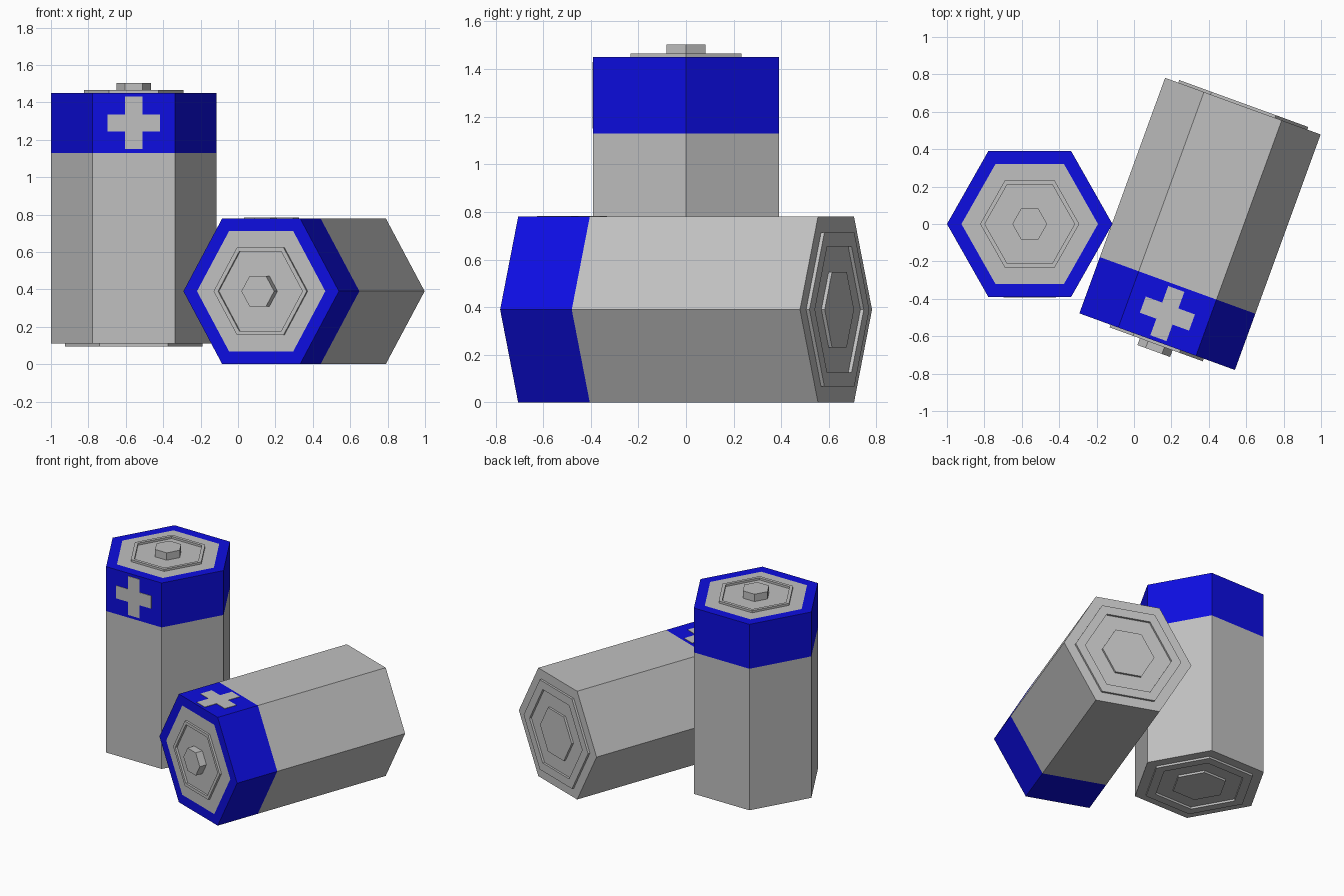
import bpy, bmesh
from math import cos, sin, radians
from mathutils import Matrix

cube = bpy.data.objects.get("Cube")
if cube:
    bpy.data.objects.remove(cube)


def material(name, color):
    m = bpy.data.materials.new(name)
    m.use_nodes = True
    m.diffuse_color = color
    m.node_tree.nodes["Principled BSDF"].inputs["Base Color"].default_value = color
    return m


METAL = material("light grey metal", (0.53, 0.53, 0.53, 1))
BLUE = material("blue cap", (0.004, 0.004, 0.75, 1))

R, H, CAP = 0.4425, 1.34, 1.02   # hexagon radius, casing height, start of blue band
FLAT = 1.018                     # slight stretch across the flats
RIM = 0.015                      # height of the raised contact rims


def finish(name, bm, mat, placement):
    bmesh.ops.recalc_face_normals(bm, faces=bm.faces)
    mesh = bpy.data.meshes.new(name)
    bm.to_mesh(mesh)
    bm.free()
    mesh.materials.append(mat)
    obj = bpy.data.objects.new(name, mesh)
    obj.matrix_world = placement
    bpy.context.collection.objects.link(obj)


def hex_lathe(name, profile, mat, placement, closed=False):
    """Sweep a (radius, height) profile around a hexagon; open ends get capped."""
    bm = bmesh.new()
    rings = []
    for r, z in profile:
        angles = [radians(60 * i) for i in range(6)]
        rings.append([bm.verts.new((r * cos(a), FLAT * r * sin(a), z)) for a in angles])
    pairs = list(zip(rings, rings[1:]))
    if closed:
        pairs.append((rings[-1], rings[0]))
    else:
        bm.faces.new(rings[0])
        bm.faces.new(rings[-1])
    for a, b in pairs:
        for i in range(6):
            j = (i + 1) % 6
            bm.faces.new((a[i], a[j], b[j], b[i]))
    finish(name, bm, mat, placement)


def plus_mark(name, mat, placement):
    """Thin plus-shaped plate on the front flat of the blue band."""
    bm = bmesh.new()
    arm, half, mid = 0.14, 0.046, 1.18
    quarter = [(arm, -half), (arm, half), (half, half)]
    outline = []
    for k in range(4):
        c, s = round(cos(radians(90 * k))), round(sin(radians(90 * k)))
        outline += [(c * x - s * z, s * x + c * z) for x, z in quarter]
    y = -FLAT * R * cos(radians(30))
    face = bm.faces.new([bm.verts.new((x, y - 0.003, mid + z)) for x, z in outline])
    side = bmesh.ops.extrude_face_region(bm, geom=[face])["geom"]
    moved = [v for v in side if isinstance(v, bmesh.types.BMVert)]
    bmesh.ops.translate(bm, verts=moved, vec=(0, 0.005, 0))
    finish(name, bm, mat, placement)


def battery(prefix, place):
    # Casing, whose top shows as the grey end face inside the blue border
    hex_lathe(prefix + "_casing", [(R, 0), (R, CAP), (0.365, CAP), (0.365, H)], METAL, place)
    # Blue band with its flat border on the end
    hex_lathe(prefix + "_blue_band", [(R, CAP), (R, H), (0.365, H), (0.365, CAP)],
              BLUE, place, closed=True)
    # Positive end: raised rim and contact nub
    hex_lathe(prefix + "_top_rim", [(0.265, H), (0.265, H + RIM), (0.24, H + RIM), (0.24, H)],
              METAL, place, closed=True)
    hex_lathe(prefix + "_top_nub", [(0.093, H), (0.093, H + 0.053)], METAL, place)
    # Negative end: wide raised rim and centre plate
    hex_lathe(prefix + "_base_rim", [(0.367, 0), (0.367, -RIM), (0.3, -RIM), (0.3, 0)],
              METAL, place, closed=True)
    hex_lathe(prefix + "_base_plate", [(0.18, 0), (0.18, -RIM)], METAL, place)
    plus_mark(prefix + "_plus_mark", METAL, place)


# One battery stands upright, the other lies on a flat with its plus mark upward
battery("standing", Matrix.Translation((-0.5575, 0, 0.11)))
battery("lying", Matrix.Translation((0.582, 0.63, 0.39))
        @ Matrix.Rotation(radians(-20), 4, 'Z')
        @ Matrix.Rotation(radians(90), 4, 'X')
        @ Matrix.Rotation(radians(180), 4, 'Z'))
